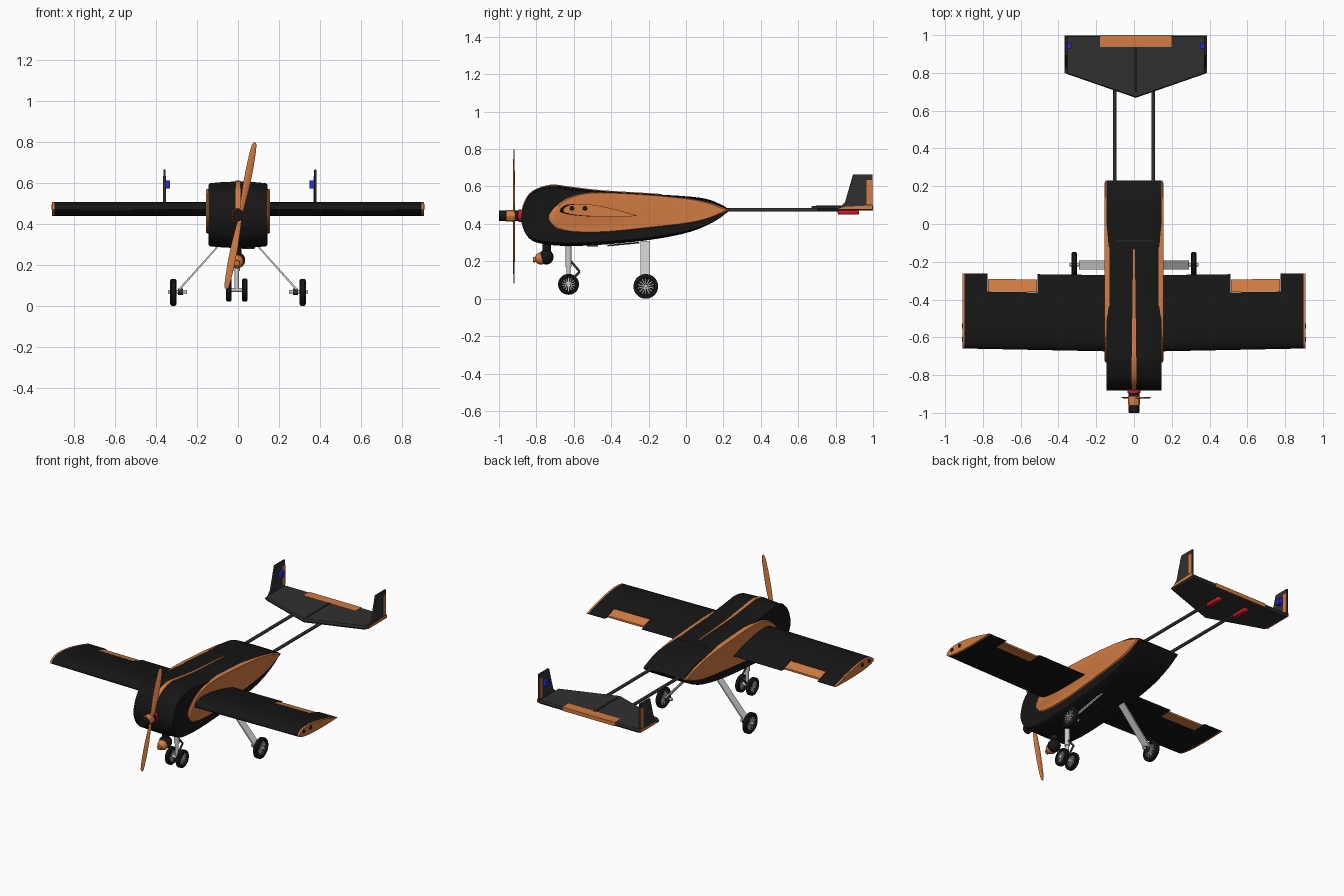
import bpy, bmesh, math
from mathutils import Vector, Matrix

if "Cube" in bpy.data.objects:
    bpy.data.objects.remove(bpy.data.objects["Cube"])

def mat(name, c):
    m = bpy.data.materials.new(name)
    m.diffuse_color = (*c, 1)
    m.use_nodes = True
    m.node_tree.nodes["Principled BSDF"].inputs["Base Color"].default_value = m.diffuse_color
    return m

BLACK = mat("black", (.008, .008, .008))
DARK = mat("charcoal", (.03, .03, .03))
ORANGE = mat("orange", (.65, .2, .055))
RED = mat("red", (.6, .01, .02))
BLUE = mat("blue", (.02, .02, .75))

def finish(name, bm, m=None, bevel=0, angle=35):
    bmesh.ops.recalc_face_normals(bm, faces=bm.faces)
    me = bpy.data.meshes.new(name)
    bm.to_mesh(me)
    bm.free()
    me.shade_smooth()
    me.set_sharp_from_angle(angle=math.radians(angle))
    ob = bpy.data.objects.new(name, me)
    bpy.context.collection.objects.link(ob)
    if m:
        me.materials.append(m)
    if bevel:
        b = ob.modifiers.new("bevel", 'BEVEL')
        b.width, b.segments, b.limit_method = bevel, 2, 'ANGLE'
    return ob

def loft(name, rings, m=None, loop=False, bevel=0, angle=35):
    """Skin a row of equal rings; loop joins last to first, otherwise ends are capped."""
    bm = bmesh.new()
    vs = [[bm.verts.new(p) for p in r] for r in rings]
    n = len(rings[0])
    for i in range(len(vs) - (0 if loop else 1)):
        a, b = vs[i], vs[(i + 1) % len(vs)]
        for j in range(n):
            k = (j + 1) % n
            bm.faces.new((a[j], a[k], b[k], b[j]))
    if not loop:
        bm.faces.new(vs[0])
        bm.faces.new(vs[-1])
    return finish(name, bm, m, bevel, angle)

def side_prism(name, pts, x0, x1, m=None, bevel=0):
    return loft(name, [[(x, y, z) for y, z in pts] for x in (x0, x1)], m, bevel=bevel)

def box(name, c, s, m=None, bevel=0):
    x, y, z = c
    h, d, e = s[0] / 2, s[1] / 2, s[2] / 2
    return side_prism(name, [(y-d, z-e), (y+d, z-e), (y+d, z+e), (y-d, z+e)], x-h, x+h, m, bevel)

def rod(name, a, b, r, m=None, n=20, bevel=0):
    a, b = Vector(a), Vector(b)
    d = b - a
    q = d.to_track_quat('Z', 'Y')
    ring = [q @ Vector((r*math.cos(2*math.pi*i/n), r*math.sin(2*math.pi*i/n), 0)) for i in range(n)]
    return loft(name, [[p + a for p in ring], [p + b for p in ring]], m, bevel=bevel)

def ball(name, c, r, m):
    bm = bmesh.new()
    bmesh.ops.create_uvsphere(bm, u_segments=24, v_segments=14, radius=r, matrix=Matrix.Translation(c))
    return finish(name, bm, m)

def spline(pts, k=5):
    p = [Vector(q) for q in pts]
    p = [p[0]] + p + [p[-1]]
    out = []
    for i in range(1, len(p) - 2):
        a, b, c, d = p[i-1:i+3]
        for s in range(k):
            t = s / k
            out.append(.5*(2*b + (c-a)*t + (2*a-5*b+4*c-d)*t*t + (3*b-a-3*c+d)*t**3))
    return out + [p[-2]]

# Fuselage: side outline lofted across x with a slight crown
body = spline([(.23, .477), (.18, .507), (.075, .54), (-.19, .56), (-.46, .577), (-.63, .597), (-.73, .605),
               (-.835, .56), (-.88, .45), (-.865, .363), (-.81, .305), (-.67, .283), (-.46, .288),
               (-.19, .315), (.02, .357), (.155, .415), (.23, .47)])
loft("fuselage", [[(x, p.x, .45 + (p.y - .45)*s) for p in body] for x, s in
     ((-.145, .9), (-.135, .95), (-.07, .985), (0, 1), (.07, .985), (.135, .95), (.145, .9))], BLACK)

# Orange side panels
panel = spline([(.23, .475), (.12, .515), (-.02, .54), (-.25, .56), (-.51, .568), (-.65, .53), (-.73, .45), (-.715, .4),
                (-.65, .362), (-.46, .355), (-.19, .38), (.075, .415), (.23, .472)])
for s in (-1, 1):
    loft("side_panel", [[(s*x, -.3 + (p.x+.3)*k, .46 + (p.y-.46)*k) for p in panel]
                        for x, k in ((.13, 1), (.15, 1), (.157, .97))], ORANGE)

# Tapered stripe along the spine and down the nose
rings = []
for i in range(1, len(body) - 1):
    p = body[i]
    if p.x < -.09 and p.y > .45:
        t = (body[i+1] - body[i-1]).normalized()
        n = Vector((t.y, -t.x))
        if n.dot(p - Vector((-.6, .4))) < 0:
            n = -n
        w = .004 + .009*min(1, (-.09 - p.x)/.7)
        o, q = p + n*.004, p - n*.012
        rings.append([(-w, o.x, o.y), (w, o.x, o.y), (w, q.x, q.y), (-w, q.x, q.y)])
loft("spine_stripe", rings, ORANGE)
box("hatch_seam", (0, -.09, .552), (.2, .005, .006), DARK)

# Wings: airfoil segments with the aileron set into a notch
def airfoil(x, t0, t1, s, n=14):
    le, te = -.677 + .02*x, -.272 + .012*x
    ch = te - le
    ts = [t0 + (t1 - t0)*(1 - math.cos(math.pi*i/n))/2 for i in range(n + 1)]
    def z(t, f):
        h = .8*(.2969*math.sqrt(t) - .126*t - .3516*t*t + .2843*t**3 - .1015*t**4)
        return .47 - .027*t + f*h*ch
    up = [(s*x, le + t*ch, z(t, 1.4)) for t in ts]
    lo = [(s*x, le + t*ch, z(t, -.6) - .0005) for t in reversed(ts)]
    return up + lo

def wing_part(name, x0, x1, t0, t1, m, s):
    loft(name, [airfoil(x0, t0, t1, s), airfoil(x1, t0, t1, s)], m)

for s in (-1, 1):
    wing_part("wing_inner", .1, .51, 0, 1, BLACK, s)
    wing_part("wing_middle", .51, .775, 0, .76, BLACK, s)
    wing_part("wing_outer", .775, .897, 0, 1, BLACK, s)
    wing_part("aileron", .513, .772, .765, .93, ORANGE, s)
    wing_part("wing_tip", .897, .908, 0, 1, ORANGE, s)
    for y in (-.61, -.54):
        rod("tip_hole", (s*.9, y, .483), (s*.91, y, .483), .013, BLACK)

# Tail booms and their red clamps
for s in (-1, 1):
    rod("tail_boom", (s*.102, .05, .475), (s*.102, .92, .475), .01, DARK)
    box("boom_clamp", (s*.102, .868, .461), (.034, .115, .022), RED, .007)

# Tailplane with elevator, fins, rudders and servos
TX = .009
plan = [(-.372, .998), (-.372, .797), (0, .668), (.372, .797), (.372, .998)]
loft("tailplane", [[(TX + x*k, .85 + (y-.85)*k, z) for x, y in plan]
     for z, k in ((.472, .97), (.482, 1), (.496, .97))], DARK, angle=20)
box("elevator", (TX, .969, .485), (.38, .062, .025), ORANGE)
box("tail_seam", (TX, .82, .4965), (.014, .25, .002), BLACK)
for s in (-1, 1):
    x = TX + s*.368
    side_prism("fin", [(.82, .485), (.85, .515), (.893, .665), (.998, .665), (.998, .485)],
               x - .006, x + .006, DARK, .003)
    box("rudder", (x, .979, .57), (.015, .03, .13), ORANGE)
    side_prism("fin_foot", [(.8, .478), (.998, .478), (.998, .5), (.93, .496), (.85, .492)],
               x + s*.003, x + s*.009, ORANGE)
    box("servo", (x - s*.015, .943, .592), (.026, .03, .038), BLUE)

# Motor and propeller
HZ = .443
rod("motor_mount", (0, -.896, HZ), (0, -.87, HZ), .034, RED)
rod("motor", (0, -.92, HZ), (0, -.894, HZ), .028, BLACK)
rod("propeller_hub", (0, -.962, HZ), (0, -.912, HZ), .032, ORANGE, 8, .003)
rod("shaft_cap", (0, -1, HZ), (0, -.96, HZ), .028, BLACK, 24, .003)
tilt = math.radians(11)
u, v = Vector((math.sin(tilt), 0, math.cos(tilt))), Vector((math.cos(tilt), 0, -math.sin(tilt)))
for s in (-1, 1):
    blade = []
    for r, c in ((.01, .009), (.06, .013), (.15, .018), (.24, .018), (.32, .015), (.355, .011), (.365, .004)):
        tw = math.radians(22 - 45*r)
        d = v*s*math.cos(tw) + Vector((0, math.sin(tw), 0))
        nrm = d.cross(u).normalized()
        o = Vector((.012, -.92, .44)) + u*s*r
        blade.append([o + d*c*math.cos(a*math.pi/4) + nrm*.003*math.sin(a*math.pi/4) for a in range(8)])
    loft("propeller_blade", blade, ORANGE)

# Camera gimbal under the nose
rod("gimbal_mount", (-.005, -.745, .3), (-.005, -.745, .25), .022, BLACK)
ball("gimbal_body", (-.005, -.748, .223), .04, BLACK)
ball("camera_ball", (-.005, -.775, .215), .033, ORANGE)
rod("camera_lens", (-.005, -.818, .208), (-.005, -.78, .212), .014, ORANGE, bevel=.002)

# Wheels: lathed tyre, spokes and hub
def wheel(name, x, y, z, r, w):
    prof = [(-.3*w, r*.66), (-.5*w, r*.72), (-.5*w, r*.88), (-.32*w, r),
            (.32*w, r), (.5*w, r*.88), (.5*w, r*.72), (.3*w, r*.66)]
    n = 36
    loft(name + "_tyre", [[(x + px, y + pr*math.cos(2*math.pi*i/n), z + pr*math.sin(2*math.pi*i/n))
                           for px, pr in prof] for i in range(n)], BLACK, True)
    rod(name + "_disc", (x - w*.2, y, z), (x + w*.2, y, z), r*.67, BLACK, n)
    rod(name + "_hub", (x - w*.5, y, z), (x + w*.5, y, z), r*.2)
    bm = bmesh.new()
    for i in range(14):
        m = (Matrix.Translation((x, y, z)) @ Matrix.Rotation(2*math.pi*i/14, 4, 'X')
             @ Matrix.Translation((0, 0, r*.42)) @ Matrix.Diagonal((w*.7, r*.06, r*.5, 1)))
        bmesh.ops.create_cube(bm, size=1, matrix=m)
    finish(name + "_spokes", bm)

# Nose gear: strut, scissor link and twin wheels
NX = -.006
rod("nose_strut_upper", (NX, -.628, .3), (NX, -.628, .17), .016)
rod("nose_strut_lower", (NX, -.628, .18), (NX, -.628, .075), .011)
rod("scissor_upper", (NX, -.62, .205), (NX, -.568, .145), .006, DARK)
rod("scissor_lower", (NX, -.568, .145), (NX, -.62, .09), .006, DARK)
rod("nose_axle", (NX - .045, -.628, .077), (NX + .045, -.628, .077), .01)
for s in (-1, 1):
    wheel("nose_wheel", NX + s*.039, -.628, .077, .056, .028)

# Main gear: flat spring legs, axles and wheels
for s in (-1, 1):
    prof = [(.08, .305), (.086, .309), (.29, .083), (.29, .076), (.283, .076)]
    loft("main_leg", [[(s*x, y, z) for x, z in prof] for y in (-.242, -.192)])
    rod("main_axle", (s*.25, -.215, .068), (s*.342, -.215, .068), .009)
    rod("axle_collar", (s*.268, -.215, .068), (s*.292, -.215, .068), .016, DARK)
    wheel("main_wheel", s*.316, -.215, .066, .066, .03)

# Belly antenna and sensor disc
rod("sensor_disc", (.05, -.5, .278), (.05, -.5, .3), .03, DARK)
rod("belly_antenna", (0, -.42, .284), (0, -.25, .3), .004, DARK)
